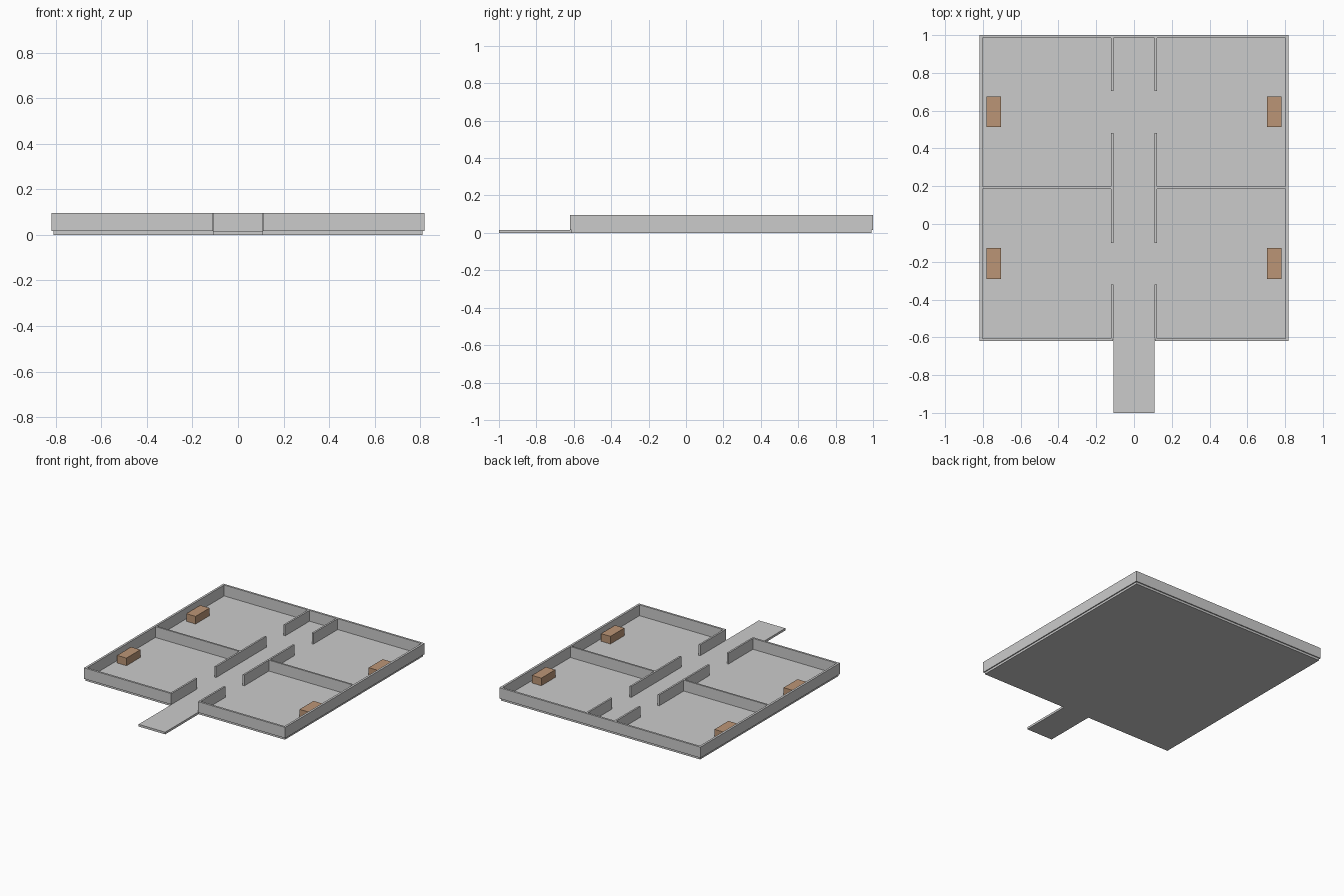
import bpy, bmesh

if "Cube" in bpy.data.objects:
    bpy.data.objects.remove(bpy.data.objects["Cube"])

FLOOR, TOP = 0.016, 0.096   # floor thickness and wall top height


def box(name, x0, x1, y0, y1, z0=FLOOR, z1=TOP, mat=None):
    bm = bmesh.new()
    bmesh.ops.create_cube(bm, size=1)
    for v in bm.verts:
        v.co = (x1 if v.co.x > 0 else x0,
                y1 if v.co.y > 0 else y0,
                z1 if v.co.z > 0 else z0)
    bmesh.ops.recalc_face_normals(bm, faces=bm.faces)
    mesh = bpy.data.meshes.new(name)
    bm.to_mesh(mesh)
    bm.free()
    if mat:
        mesh.materials.append(mat)
    ob = bpy.data.objects.new(name, mesh)
    bpy.context.collection.objects.link(ob)
    return ob


def pair(name, x0, x1, *rest, **kw):
    box(name + "_right", x0, x1, *rest, **kw)
    box(name + "_left", -x1, -x0, *rest, **kw)


wood = bpy.data.materials.new("wood")
wood.diffuse_color = (0.5, 0.3, 0.18, 1)
wood.use_nodes = True
wood.node_tree.nodes["Principled BSDF"].inputs["Base Color"].default_value = wood.diffuse_color

# Floor slab and entrance walkway
box("floor", -0.81, 0.81, -0.612, 0.992, 0, FLOOR)
box("walkway", -0.108, 0.108, -1.0, -0.612, 0, FLOOR)

# Outer walls, slightly overhanging the floor, with the front doorway left open
pair("side_wall", 0.802, 0.818, -0.62, 1.0)
box("back_wall", -0.802, 0.802, 0.985, 1.0)
pair("front_wall", 0.11, 0.802, -0.62, -0.605)

# Corridor walls with two door gaps per side
for part, y0, y1 in (("front", -0.605, -0.32), ("middle", -0.10, 0.483), ("back", 0.703, 0.985)):
    pair("corridor_wall_" + part, 0.108, 0.121, y0, y1)

# Walls between the rooms
pair("room_divider", 0.121, 0.802, 0.186, 0.199)

# One wooden block against the side wall of each room
for part, y in (("front", -0.29), ("back", 0.513)):
    pair("block_" + part, 0.704, 0.78, y, y + 0.162, FLOOR, 0.072, mat=wood)
